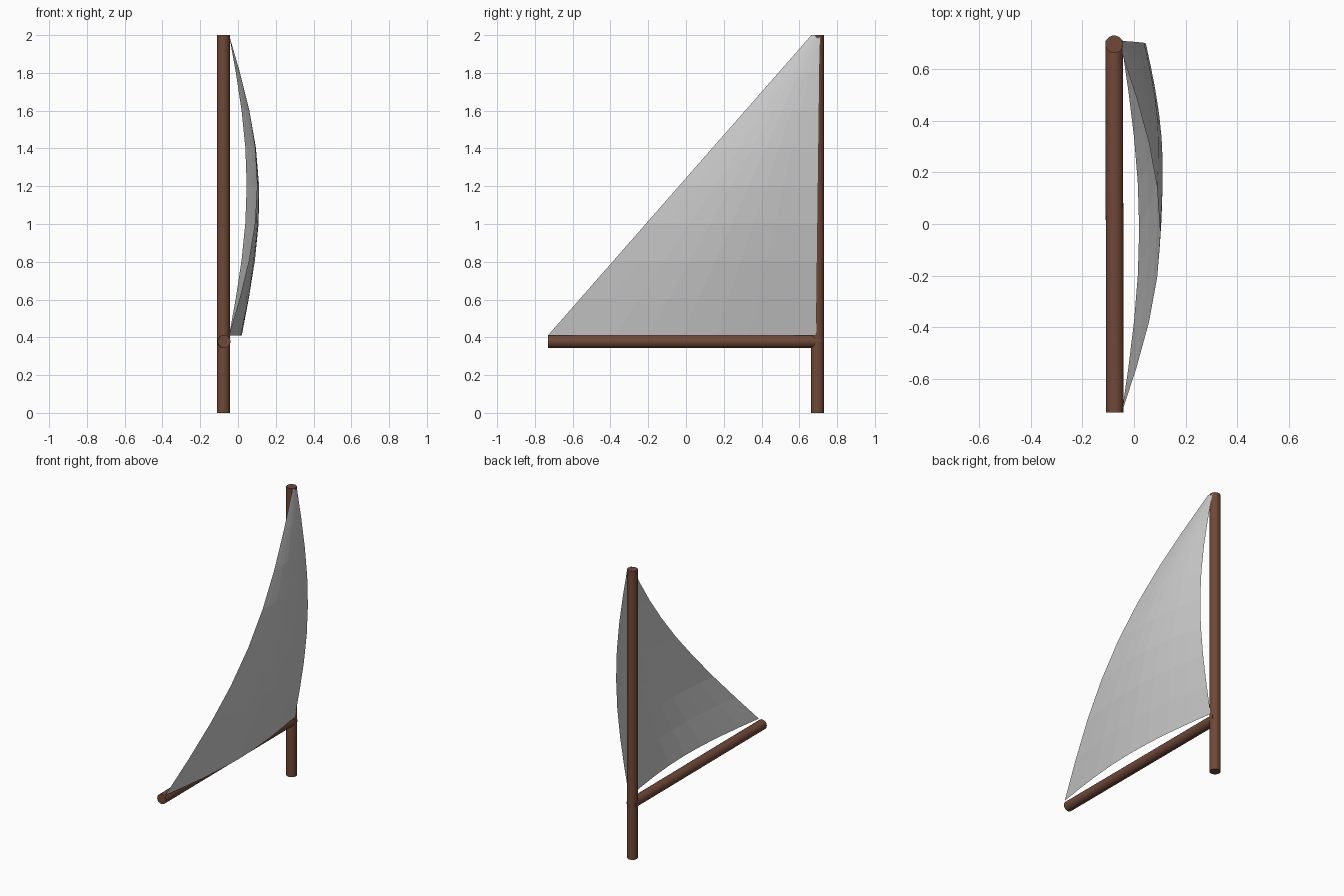
import bpy, bmesh
from math import sin, pi
from mathutils import Vector

if "Cube" in bpy.data.objects:
    bpy.data.objects.remove(bpy.data.objects["Cube"])

wood = bpy.data.materials.new("wood")
wood.diffuse_color = (0.16, 0.065, 0.038, 1)
wood.use_nodes = True
wood.node_tree.nodes["Principled BSDF"].inputs["Base Color"].default_value = wood.diffuse_color


def spar(name, a, b, r, sides=24):
    a, b = Vector(a), Vector(b)
    d = b - a
    bpy.ops.mesh.primitive_cylinder_add(vertices=sides, radius=r, depth=d.length, location=(a + b) / 2)
    ob = bpy.context.object
    ob.name = name
    ob.rotation_euler = d.to_track_quat('Z', 'Y').to_euler()
    ob.data.materials.append(wood)
    bpy.ops.object.shade_smooth_by_angle()
    return ob


# Upright mast and horizontal boom
spar("mast", (-0.077, 0.697, 0), (-0.077, 0.697, 2), 0.034)
spar("boom", (-0.077, 0.712, 0.378), (-0.074, -0.731, 0.378), 0.034)

# Billowing sail: an 8 x 8 sheet narrowing to the masthead
N = 8
bm = bmesh.new()
rows = []
for j in range(N + 1):
    v = j / N
    z = 0.41 + 1.59 * v
    luff_y, leech_y = 0.69 + 0.02 * v, -0.731 + 1.395 * v
    row = []
    for i in range(N + 1):
        u = i / N
        belly = sin(pi * v) * (0.093 * (1 - u) + 0.148 * u)
        foot = 0.067 * sin(pi * u) * (1 - v)
        row.append(bm.verts.new((-0.047 + belly + foot, luff_y + (leech_y - luff_y) * u, z)))
    rows.append(row)
for r0, r1 in zip(rows, rows[1:]):
    for i in range(N):
        bm.faces.new((r0[i], r1[i], r1[i + 1], r0[i + 1]))
bmesh.ops.recalc_face_normals(bm, faces=bm.faces)
if sum(f.normal.x for f in bm.faces) < 0:
    bmesh.ops.reverse_faces(bm, faces=bm.faces)
mesh = bpy.data.meshes.new("sail")
bm.to_mesh(mesh)
bm.free()
sail = bpy.data.objects.new("sail", mesh)
bpy.context.collection.objects.link(sail)
